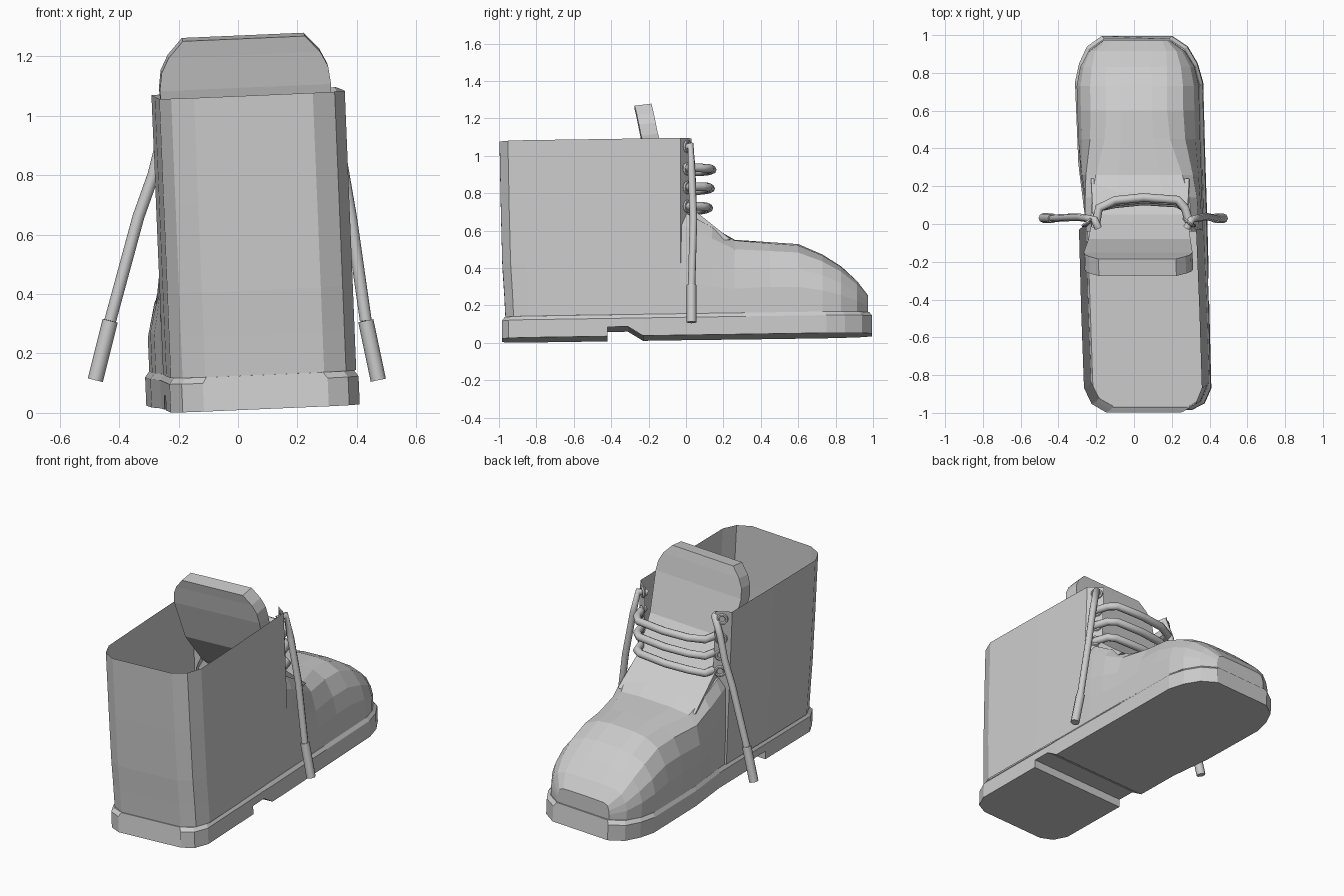
import bpy, bmesh, math
from mathutils import Matrix, Vector

if "Cube" in bpy.data.objects:
    bpy.data.objects.remove(bpy.data.objects["Cube"])

grey = bpy.data.materials.new("plain_grey")
grey.use_nodes = True
GREY = (0.6, 0.6, 0.6, 1)
grey.diffuse_color = GREY
grey.node_tree.nodes["Principled BSDF"].inputs["Base Color"].default_value = GREY

# The boot leans a little: roll, pitch and yaw shared by all its body parts
LEAN = Matrix(((1, -0.034, -0.042, 0.062),
               (0, 1, 0, 0),
               (0.043, 0.015, 1, 0.028),
               (0, 0, 0, 1)))


def loft(name, sections, closed=True, caps=True):
    """Skin a row of equal-length sections and lean the result."""
    bm = bmesh.new()
    rows = [[bm.verts.new(p) for p in s] for s in sections]
    n = len(rows[0])
    for a, b in zip(rows, rows[1:]):
        for i in range(n if closed else n - 1):
            j = (i + 1) % n
            bm.faces.new((a[i], a[j], b[j], b[i]))
    if caps:
        bm.faces.new(rows[0])
        bm.faces.new(rows[-1])
    bmesh.ops.recalc_face_normals(bm, faces=bm.faces)
    bm.transform(LEAN)
    me = bpy.data.meshes.new(name)
    bm.to_mesh(me)
    bm.free()
    me.materials.append(grey)
    ob = bpy.data.objects.new(name, me)
    bpy.context.collection.objects.link(ob)
    return ob


def tube(name, points, radius):
    cu = bpy.data.curves.new(name, "CURVE")
    cu.dimensions = "3D"
    cu.bevel_depth = radius
    cu.bevel_resolution = 2
    cu.use_fill_caps = True
    sp = cu.splines.new("POLY")
    sp.points.add(len(points) - 1)
    for p, co in zip(sp.points, points):
        p.co = (*co, 1)
    cu.materials.append(grey)
    ob = bpy.data.objects.new(name, cu)
    bpy.context.collection.objects.link(ob)
    return ob


# Sole: plan stations (y, left x, right x, underside z) with the arch notch
SOLE = [(-0.985, -0.21, 0.21, 0), (-0.95, -0.28, 0.28, 0), (-0.87, -0.318, 0.318, 0),
        (-0.42, -0.318, 0.322, 0), (-0.42, -0.318, 0.322, 0.05), (-0.31, -0.318, 0.322, 0.05),
        (-0.23, -0.318, 0.325, 0), (0.05, -0.318, 0.327, 0), (0.32, -0.342, 0.327, 0),
        (0.75, -0.345, 0.33, 0), (0.85, -0.32, 0.305, 0), (0.94, -0.275, 0.255, 0),
        (0.995, -0.195, 0.175, 0)]
RIM, TOP, INSET = 0.095, 0.115, 0.014
sections = []
for y, l, r, z in SOLE:
    yt = y * 0.985
    sections.append([(l, y, z), (r, y, z), (r, y, RIM), (r - INSET, yt, TOP),
                     (l + INSET, yt, TOP), (l, y, RIM)])
loft("sole", sections)

# Shaft: thin open wall, front edges folded in as eyelet flaps
half = [(0.235, 0.03), (0.31, -0.03), (0.313, -0.45), (0.312, -0.87), (0.275, -0.955), (0.2, -1.0)]
plan = half + [(-x, y) for x, y in reversed(half)]
sections = []
for z, back in ((TOP, 0.965), (0.25, 0.972), (0.4, 0.982), (0.7, 0.99), (1.055, 0.997)):
    sections.append([(x, y * back, z) for x, y in plan])
loft("shaft", sections, closed=False, caps=False)

# Vamp and toe: stations (y, left x, right x, height, squareness)
SQUARE = [(1, 0), (1, 0.3), (0.99, 0.55), (0.97, 0.85), (0.86, 0.98), (0.4, 1)]
ROUND = [(1, 0), (1, 0.36), (0.93, 0.62), (0.76, 0.86), (0.5, 0.97), (0.25, 1)]
VAMP = [(-0.04, -0.3, 0.31, 0.68, 1), (0.03, -0.305, 0.313, 0.65, 1),
        (0.14, -0.31, 0.314, 0.585, 0.9), (0.26, -0.325, 0.314, 0.515, 0.6),
        (0.45, -0.331, 0.314, 0.5, 0.1), (0.6, -0.331, 0.315, 0.488, 0),
        (0.73, -0.331, 0.316, 0.43, 0), (0.83, -0.31, 0.295, 0.365, 0.1),
        (0.915, -0.265, 0.245, 0.285, 0.4), (0.972, -0.185, 0.165, 0.21, 0.8)]
sections = []
for y, l, r, h, s in VAMP:
    mid, w = (l + r) / 2, (r - l) / 2
    prof = [(a[0] * s + b[0] * (1 - s), a[1] * s + b[1] * (1 - s)) for a, b in zip(SQUARE, ROUND)]
    prof += [(-fx, fz) for fx, fz in reversed(prof)]
    sections.append([(mid + fx * w, y, TOP + fz * (h - TOP)) for fx, fz in prof])
vamp = loft("vamp", sections, closed=False, caps=False)
bm = bmesh.new()
bm.from_mesh(vamp.data)
bm.verts.ensure_lookup_table()
bm.faces.new(bm.verts[-len(sections[0]):])
bmesh.ops.recalc_face_normals(bm, faces=bm.faces)
bm.to_mesh(vamp.data)
bm.free()

# Tongue: thick slab rising out of the vamp, rounded at the top
TONGUE = [(0.24, 0.51, 0.26), (0.05, 0.665, 0.25), (-0.08, 0.85, 0.27), (-0.15, 1.08, 0.288),
          (-0.162, 1.14, 0.28), (-0.172, 1.19, 0.255), (-0.185, 1.245, 0.205)]
THICK = 0.09
loft("tongue", [[(-w, y, z), (w, y, z), (w, y - THICK, z - 0.01), (-w, y - THICK, z - 0.01)]
                for y, z, w in TONGUE])

# Lace rows across the tongue
for i, (z, reach) in enumerate(((0.925, 0.14), (0.825, 0.132), (0.72, 0.122))):
    path = [(-0.205, -0.02, -0.012), (-0.185, 0.085, -0.01), (-0.1, reach - 0.015, -0.005),
            (0.05, reach, 0), (0.23, reach - 0.012, 0.008), (0.27, 0.085, 0.01),
            (0.3, -0.02, 0.012)]
    tube(f"lace_row_{i + 1}", [(x, y, z + dz) for x, y, dz in path], 0.023)

# Hanging lace ends with thicker tips
ENDS = {"right": [(-0.19, -0.02, 1.03), (-0.21, 0.025, 1.045), (-0.25, 0.03, 0.94),
                  (-0.285, 0.035, 0.8), (-0.335, 0.035, 0.66), (-0.43, 0.03, 0.31),
                  (-0.48, 0.032, 0.11)],
        "left": [(0.28, -0.02, 1.04), (0.305, 0.025, 1.055), (0.335, 0.03, 0.92),
                 (0.38, 0.04, 0.66), (0.43, 0.03, 0.31), (0.472, 0.03, 0.11)]}
for side, path in ENDS.items():
    tube(side + "_lace_end", path[:-1], 0.02)
    tube(side + "_lace_tip", path[-2:], 0.026)

# Eyelet rings on the flaps
for side, sx in (("left", 1), ("right", -1)):
    for i, z in enumerate((0.69, 0.79, 0.89, 1.01)):
        spot = LEAN @ Vector((sx * 0.268, 0.008, z))
        bpy.ops.mesh.primitive_torus_add(
            major_segments=12, minor_segments=6, major_radius=0.026, minor_radius=0.009,
            location=spot, rotation=(math.pi / 2, 0, -sx * math.radians(39)))
        ring = bpy.context.object
        ring.name = f"{side}_eyelet_{i + 1}"
        ring.data.materials.append(grey)
        bpy.ops.object.shade_smooth_by_angle()
